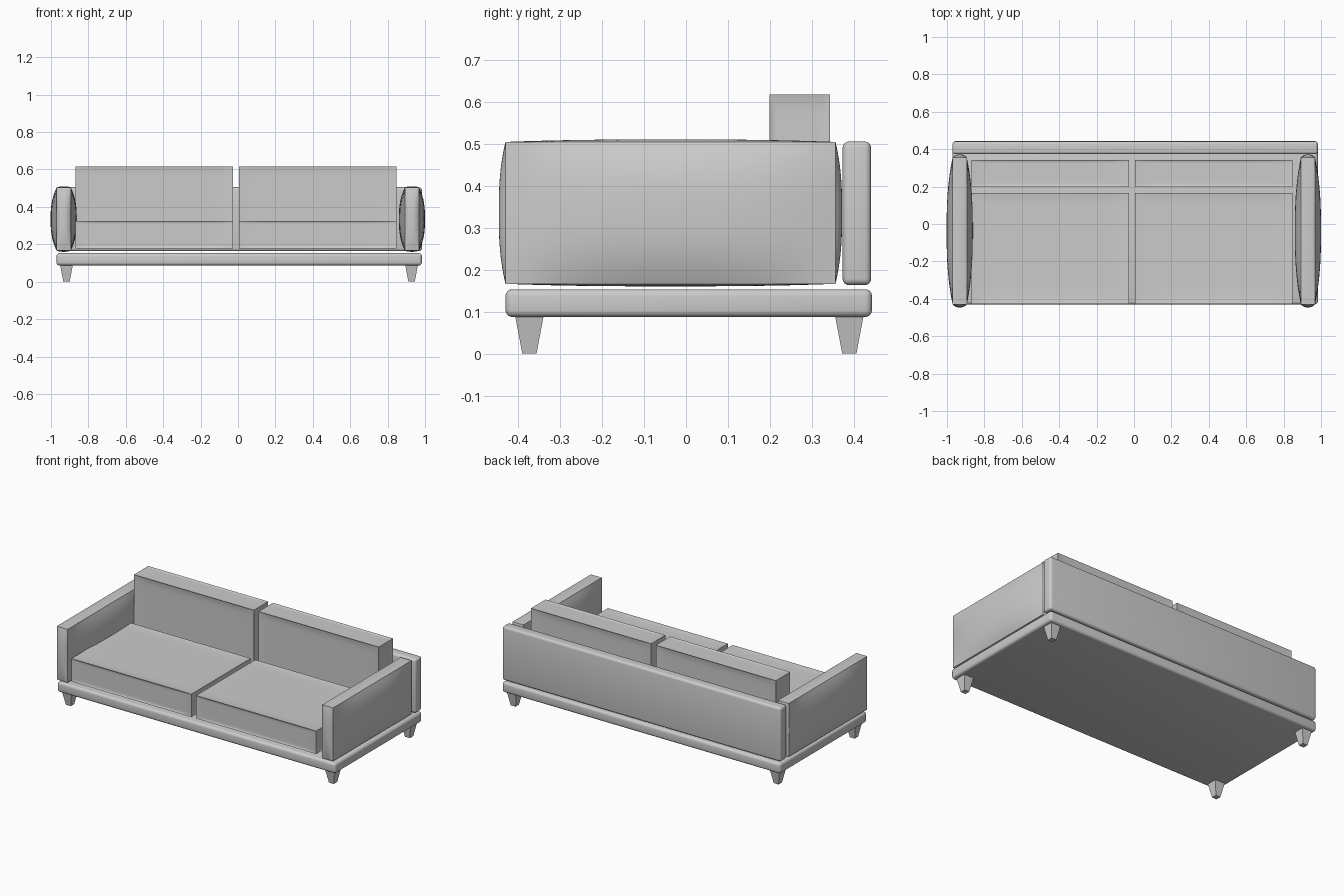
import bpy, bmesh
from mathutils import Vector

if "Cube" in bpy.data.objects:
    bpy.data.objects.remove(bpy.data.objects["Cube"])


def add_mesh(name, bm, angle=0.6):
    bmesh.ops.recalc_face_normals(bm, faces=bm.faces)
    me = bpy.data.meshes.new(name)
    bm.to_mesh(me)
    bm.free()
    ob = bpy.data.objects.new(name, me)
    bpy.context.collection.objects.link(ob)
    bpy.context.view_layer.objects.active = ob
    for o in bpy.context.selected_objects:
        o.select_set(False)
    ob.select_set(True)
    bpy.ops.object.shade_smooth_by_angle(angle=angle)
    return ob


def unit_box(lo, hi):
    lo, hi = Vector(lo), Vector(hi)
    bm = bmesh.new()
    bmesh.ops.create_cube(bm, size=2)
    return bm, (lo + hi) / 2, (hi - lo) / 2


def rounded_box(name, lo, hi, r):
    bm, c, h = unit_box(lo, hi)
    for v in bm.verts:
        v.co = Vector(c[i] + v.co[i] * h[i] for i in range(3))
    bmesh.ops.bevel(bm, geom=bm.edges[:], offset=r, segments=4,
                    profile=0.5, affect='EDGES')
    return add_mesh(name, bm)


def pillow(name, lo, hi, puff, power, cuts=15):
    """Box whose faces swell (or sink) by puff per axis, edges staying put."""
    bm, c, h = unit_box(lo, hi)
    bmesh.ops.subdivide_edges(bm, edges=bm.edges[:], cuts=cuts, use_grid_fill=True)
    for v in bm.verts:
        u = v.co.copy()
        p = Vector()
        for i in range(3):
            a, b = (i + 1) % 3, (i + 2) % 3
            w = (1 - abs(u[a]) ** power) * (1 - abs(u[b]) ** power)
            p[i] = c[i] + u[i] * (h[i] + puff[i] * max(w, 0))
        v.co = p
    return add_mesh(name, bm)


def leg(name, x, y):
    bm = bmesh.new()
    bmesh.ops.create_cube(bm, size=2)
    for v in bm.verts:
        top = v.co.z > 0
        s = 0.034 if top else 0.017
        v.co = (x + v.co.x * s, y + v.co.y * s, 0.09 if top else 0)
    return add_mesh(name, bm, 0.3)


# Platform and backrest panel
rounded_box("base", (-0.97, -0.43, 0.087), (0.983, 0.443, 0.153), 0.016)
rounded_box("back_panel", (-0.97, 0.373, 0.163), (0.983, 0.441, 0.505), 0.015)

# Puffed armrests
for side, x in (("left", -0.932), ("right", 0.930)):
    pillow(side + "_arm", (x - 0.038, -0.43, 0.166), (x + 0.038, 0.356, 0.504),
           (0.032, 0.016, 0.006), 2.6)

# Seat and back cushions with slightly sunken faces
for side, x0, x1 in (("left", -0.87, -0.028), ("right", 0.005, 0.847)):
    pillow(side + "_seat_cushion", (x0, -0.427, 0.178), (x1, 0.167, 0.324),
           (-0.005, -0.005, -0.005), 14, 23)
    pillow(side + "_back_cushion", (x0, 0.199, 0.178), (x1, 0.343, 0.617),
           (-0.005, -0.005, -0.005), 14, 23)

# Tapered legs
for yn, y in (("front", -0.373), ("rear", 0.389)):
    for xn, x in (("left", -0.917), ("right", 0.928)):
        leg(f"{yn}_{xn}_leg", x, y)
